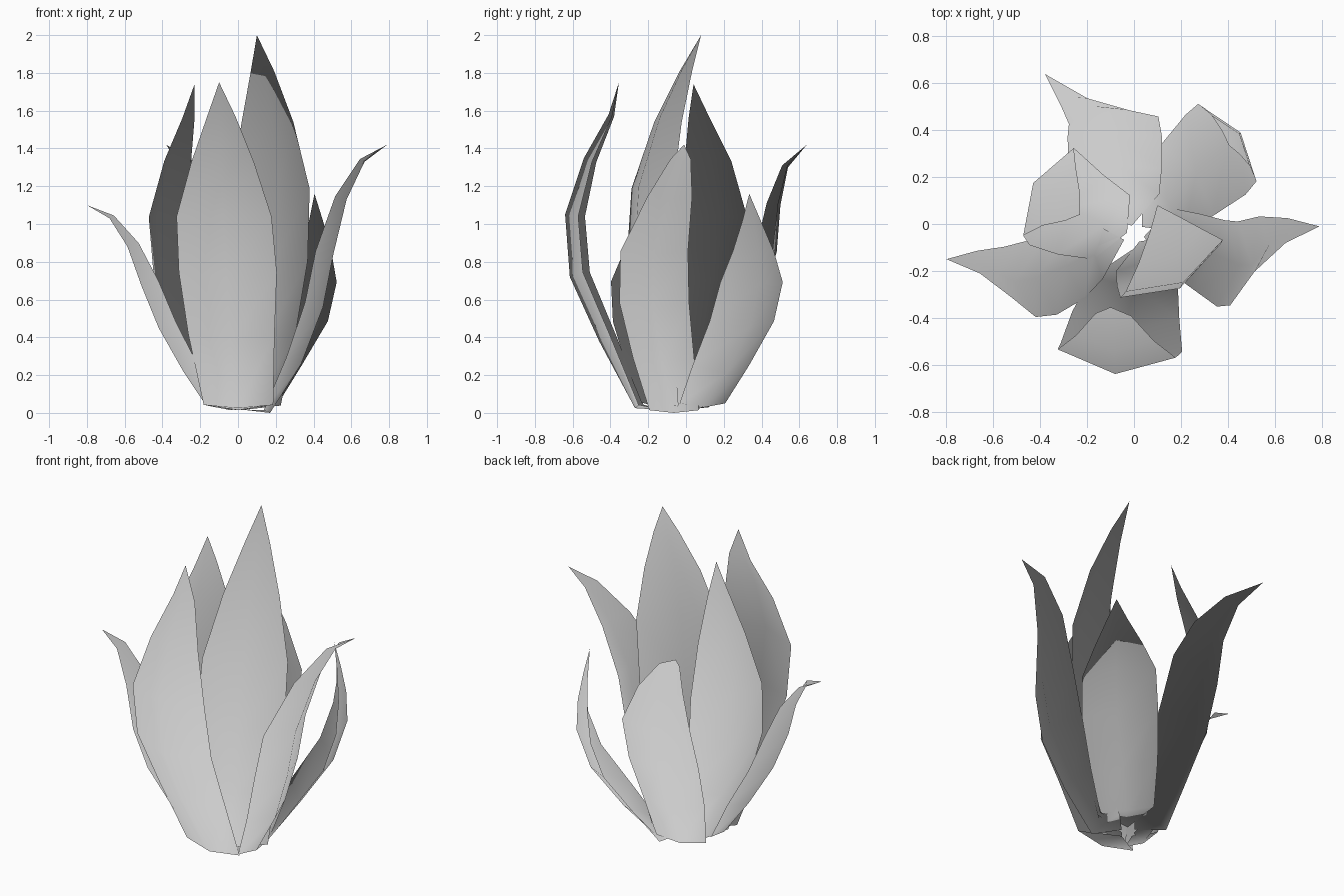
import bpy, bmesh
from math import cos, sin, radians
from mathutils import Vector

if "Cube" in bpy.data.objects:
    bpy.data.objects.remove(bpy.data.objects["Cube"])

CENTRE = Vector((0, -0.05, 0.0))
SHADE_ORIGIN = Vector((0, -0.04, -0.2))
PROFILE = (0.71, 0.88, 1.0, 0.97, 0.64, 0.29)  # half width along the petal, last point is the tip


def petal(name, azimuth, width, spine, cup=0.35):
    """Cupped petal: a midrib with an edge on each side, closing to a pointed tip."""
    a = radians(azimuth)
    side = Vector((-sin(a), cos(a), 0))
    pts = [Vector(p) for p in spine]

    bm = bmesh.new()
    grid = []
    for i, k in enumerate(PROFILE):
        w = width * k
        along = pts[i + 1] - pts[max(i - 1, 0)]
        out = side.cross(along).normalized()    # edges curl in square to the midrib
        c = cup if i else 0.2
        grid.append([bm.verts.new(pts[i] + side * (t * w) - out * (c * w * t * t))
                     for t in (-1, 0, 1)])
    for r0, r1 in zip(grid, grid[1:]):
        for i in range(2):
            bm.faces.new((r0[i], r0[i + 1], r1[i + 1], r1[i]))
    # pointed tip, and the claw that runs in to the flower base
    tip = bm.verts.new(pts[-1])
    foot = pts[0].lerp(CENTRE, 0.75)
    foot.z = 0.015
    claw = bm.verts.new(foot)
    for i in range(2):
        bm.faces.new((grid[-1][i], grid[-1][i + 1], tip))
        bm.faces.new((grid[0][i + 1], grid[0][i], claw))
    for f in bm.faces:
        f.smooth = True
    mesh = bpy.data.meshes.new(name)
    bm.to_mesh(mesh)
    bm.free()
    # foliage-style soft shading: normals radiate from below the flower base
    mesh.normals_split_custom_set_from_vertices(
        [(v.co - SHADE_ORIGIN).normalized() for v in mesh.vertices])
    obj = bpy.data.objects.new(name, mesh)
    bpy.context.collection.objects.link(obj)
    return obj


# tall upright petals
petal("front_petal", -94, 0.26,
      [(0, -.27, .025), (-.04, -.46, .38), (-.06, -.615, .72), (-.08, -.64, 1.05),
       (-.085, -.54, 1.35), (-.09, -.41, 1.58), (-.1, -.355, 1.75)])
petal("tall_petal", -62, 0.242,
      [(.09, -.15, .03), (.15, -.23, .4), (.195, -.275, .8), (.21, -.25, 1.2),
       (.18, -.14, 1.56), (.14, -.02, 1.82), (.1, .08, 2.0)])
petal("left_petal", 150, 0.222,
      [(-.12, .0, .03), (-.28, .07, .36), (-.4, .14, .7), (-.43, .175, 1.04),
       (-.36, .14, 1.35), (-.28, .08, 1.57), (-.23, .04, 1.74)])

# short petal closing inward
petal("back_right_petal", 37, 0.213,
      [(.14, .1, .03), (.265, .215, .21), (.4, .335, .45), (.455, .39, .68),
       (.45, .385, .86), (.43, .36, 1.02), (.405, .335, 1.16)])

# petals with tips curling outward
petal("right_petal", -5, 0.185,
      [(.17, -.065, .0), (.335, -.125, .26), (.45, -.175, .56), (.505, -.175, .84),
       (.575, -.09, 1.13), (.67, -.03, 1.33), (.79, -.01, 1.42)], cup=0.45)
petal("back_petal", 103, 0.205,
      [(-.04, .12, .03), (-.07, .25, .28), (-.095, .39, .57), (-.105, .48, .85),
       (-.16, .5, 1.1), (-.26, .54, 1.3), (-.38, .64, 1.42)])
petal("low_left_petal", 188, 0.168,
      [(-.17, -.12, .04), (-.29, -.18, .22), (-.42, -.23, .45), (-.51, -.245, .67),
       (-.585, -.21, .88), (-.68, -.165, 1.03), (-.8, -.15, 1.1)], cup=0.45)
